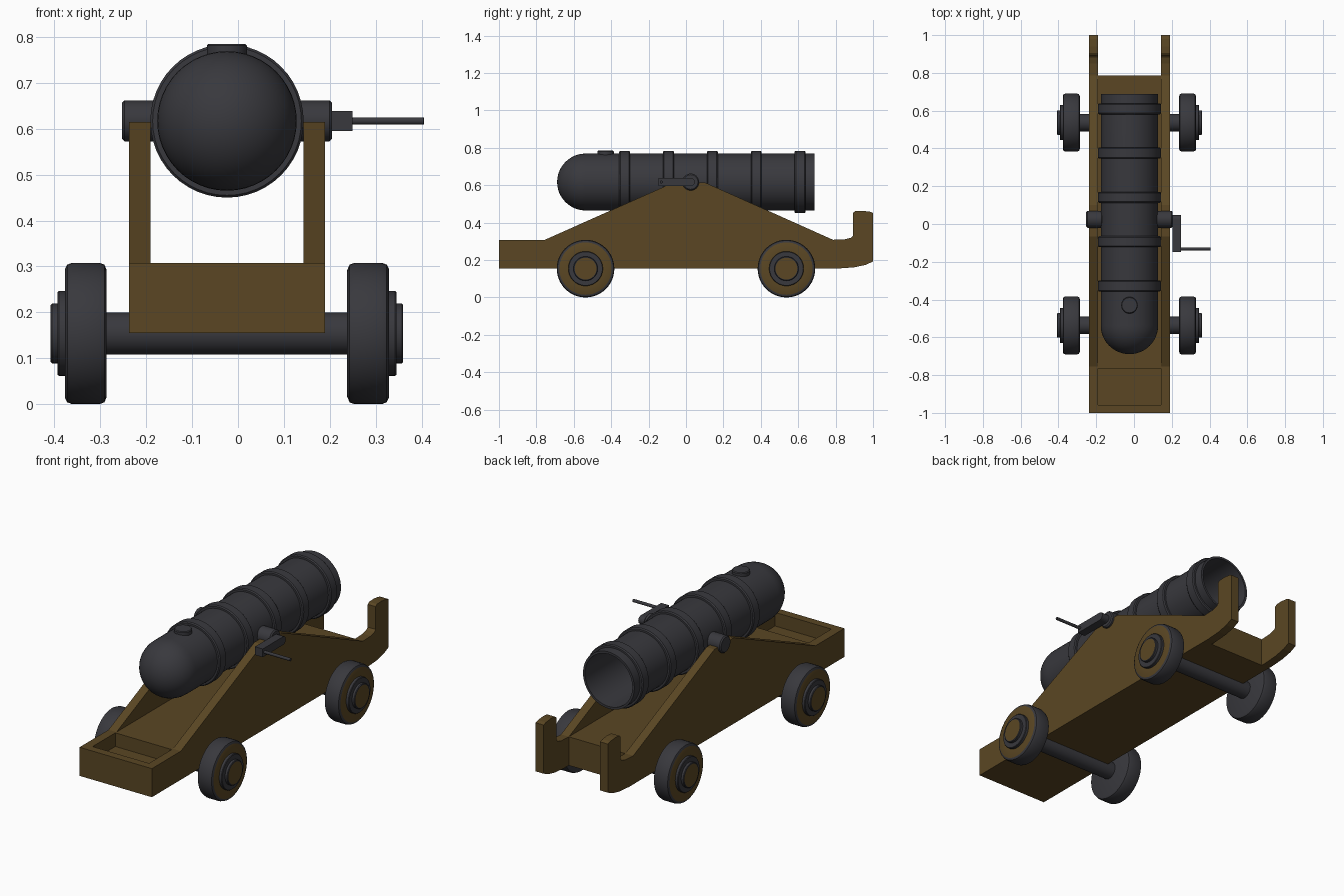
import bpy, bmesh, math
from mathutils import Vector

if "Cube" in bpy.data.objects:
    bpy.data.objects.remove(bpy.data.objects["Cube"])


def material(name, rgb):
    m = bpy.data.materials.new(name)
    m.diffuse_color = (*rgb, 1)
    m.use_nodes = True
    m.node_tree.nodes["Principled BSDF"].inputs["Base Color"].default_value = m.diffuse_color
    return m


IRON = material("dark iron", (0.040, 0.040, 0.047))
WOOD = material("brown wood", (0.103, 0.062, 0.017))
CX = -0.024          # centre line of carriage and barrel
BARREL_Z = 0.617


def finish(name, bm, mats, smooth=False):
    bmesh.ops.remove_doubles(bm, verts=bm.verts, dist=1e-5)
    bmesh.ops.recalc_face_normals(bm, faces=bm.faces)
    me = bpy.data.meshes.new(name)
    bm.to_mesh(me)
    bm.free()
    for m in mats:
        me.materials.append(m)
    ob = bpy.data.objects.new(name, me)
    bpy.context.collection.objects.link(ob)
    if smooth:
        bpy.ops.object.select_all(action='DESELECT')
        ob.select_set(True)
        bpy.context.view_layer.objects.active = ob
        bpy.ops.object.shade_smooth_by_angle(angle=math.radians(35))
    return ob


def lathe(name, profile, centre, axis, mats=(IRON,), wood_segments=(), closed=False, n=48):
    """Revolve (radius, position along axis) points round an axis through centre."""
    bm = bmesh.new()
    rings = []
    for r, a in profile:
        ring = []
        for i in range(n):
            t = 2 * math.pi * i / n
            c, s = r * math.cos(t), r * math.sin(t)
            p = {'X': (a, c, s), 'Y': (c, a, s), 'Z': (c, s, a)}[axis]
            ring.append(bm.verts.new(Vector(p) + Vector(centre)))
        rings.append(ring)
    for k in range(len(rings) if closed else len(rings) - 1):
        a, b = rings[k], rings[(k + 1) % len(rings)]
        for i in range(n):
            j = (i + 1) % n
            f = bm.faces.new((a[i], a[j], b[j], b[i]))
            f.material_index = 1 if k in wood_segments else 0
    return finish(name, bm, mats, True)


def rod(name, r, a, b, centre, axis, bevel=0.006):
    return lathe(name, [(0, a), (r - bevel, a), (r, a + bevel), (r, b - bevel),
                        (r - bevel, b), (0, b)], centre, axis, n=32)


def slab(name, profile, x0, x1, mat):
    """Extrude a (y, z) outline from x0 to x1."""
    bm = bmesh.new()
    face = bm.faces.new([bm.verts.new((x0, y, z)) for y, z in profile])
    new = bmesh.ops.extrude_face_region(bm, geom=[face])["geom"]
    bmesh.ops.translate(bm, vec=(x1 - x0, 0, 0),
                        verts=[v for v in new if isinstance(v, bmesh.types.BMVert)])
    return finish(name, bm, [mat])


# Carriage: two side cheeks with upturned front horns
cheek = [(-1, .155), (.82, .155), (.90, .161), (.96, .174), (1, .192), (1, .452),
         (.98, .459), (.94, .463), (.905, .461), (.893, .452), (.893, .33),
         (.882, .319), (.85, .311), (.786, .308), (.10, .615), (-.065, .615),
         (-.755, .308), (-1, .308)]
for side, sx in (("left", -1), ("right", 1)):
    slab(side + "_cheek", cheek, CX + sx * .167, CX + sx * .214, WOOD)

# Carriage bed with a tray sunk into its rear end
slab("carriage_bed", [(-1, .155), (.787, .155), (.787, .308), (-.765, .308),
                      (-.765, .235), (-.957, .235), (-.957, .308), (-1, .308)],
     CX - .167, CX + .167, WOOD)

# Axles and wheels with wooden outer faces
for end, y in (("rear", -.537), ("front", .537)):
    rod(end + "_axle", .046, -.265, .265, (CX, y, .154), 'X', .001)
    for side, s in (("left", -1), ("right", 1)):
        prof = [(0, .262), (.138, .262), (.150, .267), (.154, .278), (.154, .337),
                (.150, .348), (.140, .353), (.0925, .353), (.0925, .366), (.090, .369),
                (.065, .369), (.065, .381), (.062, .384), (.058, .384), (0, .384)]
        lathe(f"{end}_{side}_wheel", [(r, s * a) for r, a in prof], (CX, y, .154), 'X',
              (IRON, WOOD), (6, 13))

# Barrel: rounded breech, straight tube, hollow bore
R, BACK = .152, -.537
barrel = [(R * math.sin(t), BACK - R * math.cos(t))
          for t in [math.pi / 2 * i / 12 for i in range(13)]]
barrel += [(R, .688), (.140, .688), (.140, -.45), (0, -.50)]
lathe("barrel", barrel, (CX, 0, BARREL_Z), 'Y')

# Raised bands
for i in range(5):
    y = -.328 + i * .2345
    lathe(f"barrel_band_{i + 1}",
          [(.146, y - .029), (.162, y - .029), (.167, y - .023), (.167, y + .023),
           (.162, y + .029), (.146, y + .029)],
          (CX, 0, BARREL_Z), 'Y', closed=True)

# Vent cap on the breech
rod("vent_cap", .044, .72, .785, (CX, -.43, 0), 'Z', .004)

# Trunnions either side of the barrel
rod("left_trunnion", .045, -.253, -.165, (0, .025, BARREL_Z), 'X')
rod("right_trunnion", .045, .117, .205, (0, .025, BARREL_Z), 'X')

# Crank arm with rounded pivot end, and its handle
arm = [(-.148, BARREL_Z - .022), (-.148, BARREL_Z + .022)]
arm += [(.025 + .022 * math.cos(t), BARREL_Z + .022 * math.sin(t))
        for t in [math.pi / 2 - math.pi * i / 10 for i in range(11)]]
slab("crank_arm", arm, .204, .25, IRON)
rod("crank_handle", .008, .245, .405, (0, -.132, BARREL_Z), 'X', .001)
